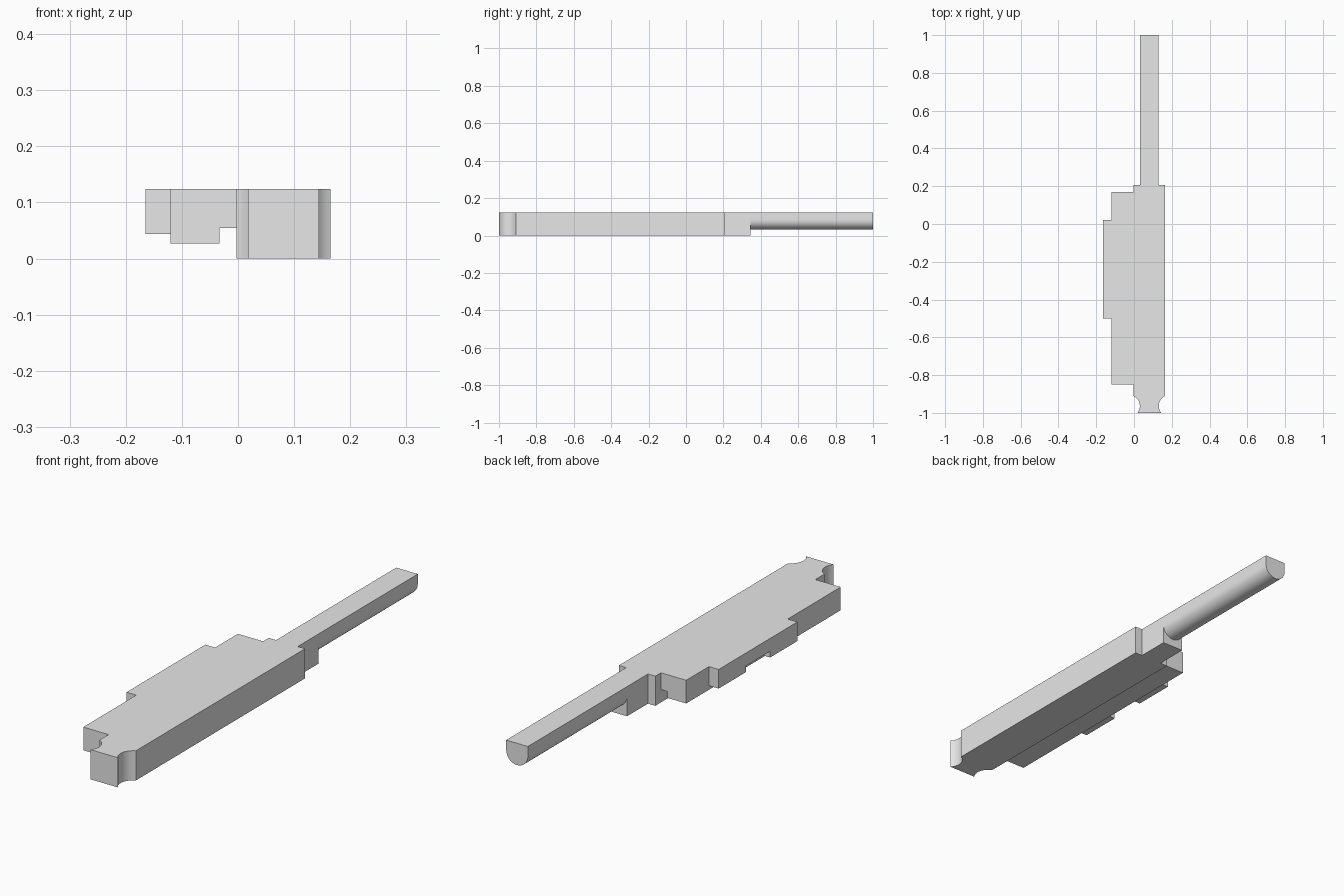
import bpy
import bmesh
from math import pi, sin, cos, asin
from mathutils import Vector

cube = bpy.data.objects.get("Cube")
if cube:
    bpy.data.objects.remove(cube, do_unlink=True)

# Single plain grey
grey = bpy.data.materials.new("plain grey")
grey.use_nodes = True
grey.diffuse_color = (0.8, 0.8, 0.8, 1)
grey.node_tree.nodes["Principled BSDF"].inputs["Base Color"].default_value = (0.8, 0.8, 0.8, 1)

TOP = 0.124
LEFT, RIGHT = 0.165, -0.003      # main body sides
MID = (LEFT + RIGHT) / 2
BODY_BACK = 0.207


def prism(name, outline, axis, low, high):
    """Extrude a flat outline along an axis; outline uses the other two axes in order."""
    def place(a, b, c):
        return Vector({"x": (c, a, b), "y": (a, c, b), "z": (a, b, c)}[axis])

    bm = bmesh.new()
    face = bm.faces.new([bm.verts.new(place(a, b, low)) for a, b in outline])
    new = bmesh.ops.extrude_face_region(bm, geom=[face])["geom"]
    moved = [v for v in new if isinstance(v, bmesh.types.BMVert)]
    bmesh.ops.translate(bm, verts=moved, vec=place(0, 0, high - low))
    bmesh.ops.recalc_face_normals(bm, faces=bm.faces)
    mesh = bpy.data.meshes.new(name)
    bm.to_mesh(mesh)
    bm.free()
    mesh.materials.append(grey)
    obj = bpy.data.objects.new(name, mesh)
    bpy.context.collection.objects.link(obj)
    bpy.ops.object.select_all(action="DESELECT")
    obj.select_set(True)
    bpy.context.view_layer.objects.active = obj
    bpy.ops.object.shade_smooth_by_angle(angle=pi / 6)
    return obj


def arc(cx, cy, r, start, end, steps=16):
    return [(cx + r * cos(start + (end - start) * i / steps),
             cy + r * sin(start + (end - start) * i / steps)) for i in range(steps + 1)]


# Main body with a concave bite on each side of the front neck
bite_r, bite_y, half = 0.058, -0.963, (LEFT - RIGHT) / 2
bite_x = 0.108
start = pi + asin((1 + bite_y) / bite_r)
end = pi - asin((-0.91 - bite_y) / bite_r)
bite = arc(bite_x, bite_y, bite_r, start, end)
bite[-1] = (half, bite[-1][1])
side = bite + [(half, BODY_BACK)]
outline = [(MID + x, y) for x, y in side] + [(MID - x, y) for x, y in reversed(side)]
prism("main_body", outline, "z", 0, TOP)

# Narrow block behind the body
ROD = 0.05
prism("rear_block", [(MID - ROD, 0), (MID + ROD, 0), (MID + ROD, TOP), (MID - ROD, TOP)],
      "y", BODY_BACK, 0.345)

# Flat-topped rod with a round underside
prism("rear_rod", arc(MID, 0.083, ROD, pi, 2 * pi, 24) + [(MID + ROD, TOP), (MID - ROD, TOP)],
      "y", 0.345, 1)

# Side plate with a stepped underside
EDGE = -0.12
prism("side_plate", [(EDGE, 0.027), (-0.033, 0.027), (-0.033, 0.054),
                     (RIGHT, 0.054), (RIGHT, TOP), (EDGE, TOP)], "y", -0.85, 0.17)

# Outer rail with a notch in its underside
prism("outer_rail", [(-0.5, 0.044), (-0.32, 0.044), (-0.32, 0.07), (-0.16, 0.07),
                     (-0.16, 0.044), (0.02, 0.044), (0.02, TOP), (-0.5, TOP)],
      "x", -0.165, EDGE)
